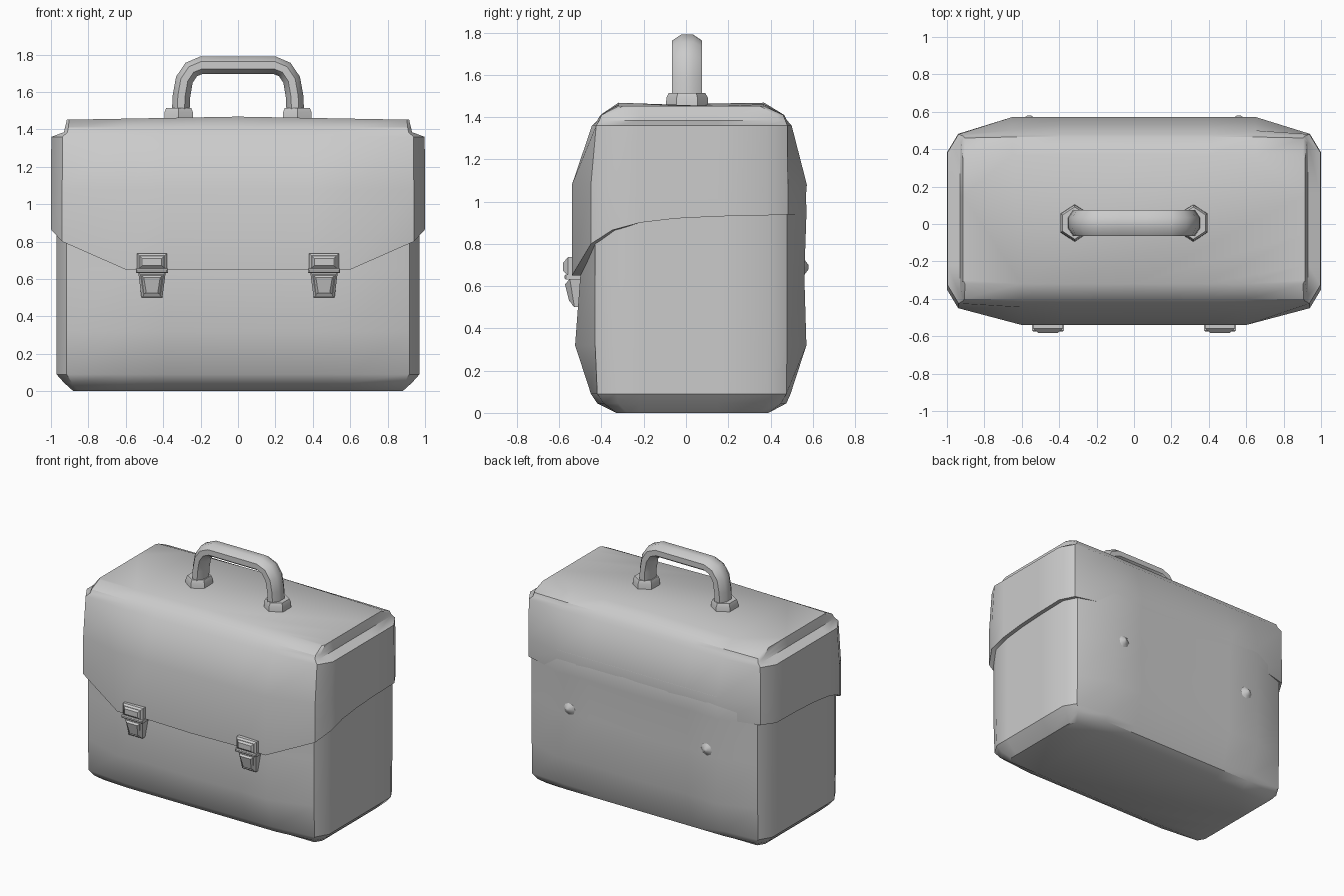
import bpy, bmesh, math
from mathutils import Vector

if "Cube" in bpy.data.objects:
    bpy.data.objects.remove(bpy.data.objects["Cube"])


def finish(name, bm, angle=35):
    bmesh.ops.recalc_face_normals(bm, faces=bm.faces[:])
    me = bpy.data.meshes.new(name)
    bm.to_mesh(me)
    bm.free()
    ob = bpy.data.objects.new(name, me)
    bpy.context.collection.objects.link(ob)
    bpy.ops.object.select_all(action='DESELECT')
    ob.select_set(True)
    bpy.context.view_layer.objects.active = ob
    bpy.ops.object.shade_smooth_by_angle(angle=math.radians(angle))
    return ob


def loft(bm, rings, cap_start=True, cap_end=True):
    loops = [[bm.verts.new(p) for p in r] for r in rings]
    n = len(loops[0])
    for a, b in zip(loops, loops[1:]):
        for i in range(n):
            j = (i + 1) % n
            bm.faces.new((a[i], a[j], b[j], b[i]))
    if cap_start:
        bm.faces.new(loops[0])
    if cap_end:
        bm.faces.new(loops[-1])


def bag_ring(z, hx, yf, yfc, yb, ybc, c, dip=0.0, crown=0.0):
    """Horizontal outline: bulging front and back, chamfered corners.
    z is one height, or a list of heights for the points of the right half."""
    half = [(0, yf), (0.38, yf + dip), (0.6, yf), (hx - c * 0.6, yfc), (hx, yfc + c),
            (hx, -0.22), (hx, -0.05), (hx, 0.15), (hx, ybc - c), (hx - c * 0.6, ybc),
            (0.65, yb), (0.4, yb - dip), (0, yb)]
    zs = z if isinstance(z, list) else [z] * len(half)
    pts = [(x, y, h + crown * (1 - abs(x))) for (x, y), h in zip(half, zs)]
    return pts + [(-x, y, h) for x, y, h in pts[-2:0:-1]]


# Bag body, rounded in at the base
bm = bmesh.new()
loft(bm, [
    bag_ring(0.0, 0.88, -0.33, -0.33, 0.39, 0.39, 0.05),
    bag_ring(0.045, 0.93, -0.42, -0.39, 0.475, 0.45, 0.07),
    bag_ring(0.09, 0.97, -0.45, -0.42, 0.495, 0.475, 0.09),
    bag_ring(0.32, 0.97, -0.525, -0.43, 0.57, 0.478, 0.09, 0.012),
    bag_ring(0.65, 0.97, -0.50, -0.43, 0.56, 0.478, 0.09, 0.015),
    bag_ring(0.94, 0.97, -0.49, -0.43, 0.57, 0.478, 0.09, 0.01),
    bag_ring(1.1, 0.97, -0.49, -0.43, 0.567, 0.478, 0.09),
    bag_ring(1.3, 0.95, -0.42, -0.40, 0.48, 0.45, 0.09)])
finish("bag_body", bm)

# Flap: curved lower edge, stepped ends, gently crowned top
edge = [0.65, 0.65, 0.65, 0.80, 0.865, 0.90, 0.92, 0.93, 0.935, 0.94, 0.94, 0.94, 0.94]
bm = bmesh.new()
loft(bm, [
    bag_ring(edge, 0.96, -0.48, -0.42, 0.54, 0.47, 0.09),
    bag_ring(edge, 1.0, -0.54, -0.45, 0.56, 0.482, 0.10, 0.012),
    bag_ring(1.08, 1.0, -0.54, -0.45, 0.572, 0.482, 0.10),
    bag_ring(1.36, 0.998, -0.445, -0.425, 0.50, 0.48, 0.10),
    bag_ring(1.385, 0.93, -0.42, -0.41, 0.478, 0.47, 0.03),
    bag_ring(1.41, 0.925, -0.405, -0.40, 0.465, 0.46, 0.03),
    bag_ring(1.45, 0.915, -0.32, -0.32, 0.37, 0.37, 0.02, 0, 0.018)],
    cap_start=False)
finish("front_flap", bm)

# Handle: flattened octagonal tube swept along an arch
half = [(0.308, 1.46), (0.302, 1.58), (0.287, 1.665), (0.25, 1.72), (0.195, 1.743), (0.07, 1.743)]
path = [Vector((x, 0, z)) for x, z in half] + [Vector((-x, 0, z)) for x, z in half[::-1]]
rings = []
for i, p in enumerate(path):
    t = (path[min(i + 1, len(path) - 1)] - path[max(i - 1, 0)]).normalized()
    side = Vector((t.z, 0, -t.x))
    rings.append([p + side * 0.051 * math.cos(a) + Vector((0, 0.005 + 0.076 * math.sin(a), 0))
                  for a in [math.pi / 8 + k * math.pi / 4 for k in range(8)]])
bm = bmesh.new()
loft(bm, rings)
finish("handle", bm, 50)

# Hexagonal handle mounts
bm = bmesh.new()
for s in (-1, 1):
    loft(bm, [[(s * 0.317 + r * 0.089 * math.sin(k * math.pi / 3),
                0.005 + r * 0.1 * math.cos(k * math.pi / 3), z) for k in range(6)]
              for z, r in ((1.44, 1.0), (1.492, 0.98), (1.515, 0.86))])
finish("handle_mounts", bm, 30)


def block(bm, cx, z0, z1, w0, w1, y0, y1, b=0.012):
    """Tapered plate from z0 to z1; half widths w, front depths y, bevelled face."""
    back = [(cx - w0, -0.46, z0), (cx + w0, -0.46, z0), (cx + w1, -0.46, z1), (cx - w1, -0.46, z1)]
    mid = [(x, (y0 if k < 2 else y1) + b, z) for k, (x, _, z) in enumerate(back)]
    front = [(x + (b if x < cx else -b), y - b, z + (b if k < 2 else -b))
             for k, (x, y, z) in enumerate(mid)]
    loft(bm, [back, mid, front])


# Two clasps: upper plate, cross bar, tapered tongue with raised panels
for s, name in ((-1, "left"), (1, "right")):
    cx = s * 0.46
    bm = bmesh.new()
    block(bm, cx, 0.65, 0.737, 0.08, 0.08, -0.57, -0.57)
    block(bm, cx, 0.66, 0.722, 0.064, 0.064, -0.582, -0.582)
    block(bm, cx, 0.632, 0.655, 0.085, 0.085, -0.575, -0.575, 0.006)
    block(bm, cx, 0.5, 0.635, 0.056, 0.073, -0.54, -0.562)
    block(bm, cx, 0.517, 0.62, 0.043, 0.056, -0.553, -0.573)
    finish(name + "_clasp", bm, 25)

# Small puckers in the back panel
bm = bmesh.new()
for s in (-1, 1):
    loft(bm, [[(s * 0.56 + r * math.cos(k * math.pi / 4), y, 0.69 + r * math.sin(k * math.pi / 4))
               for k in range(8)] for r, y in ((0.08, 0.535), (0.03, 0.565), (0.01, 0.58))])
finish("back_puckers", bm, 60)
